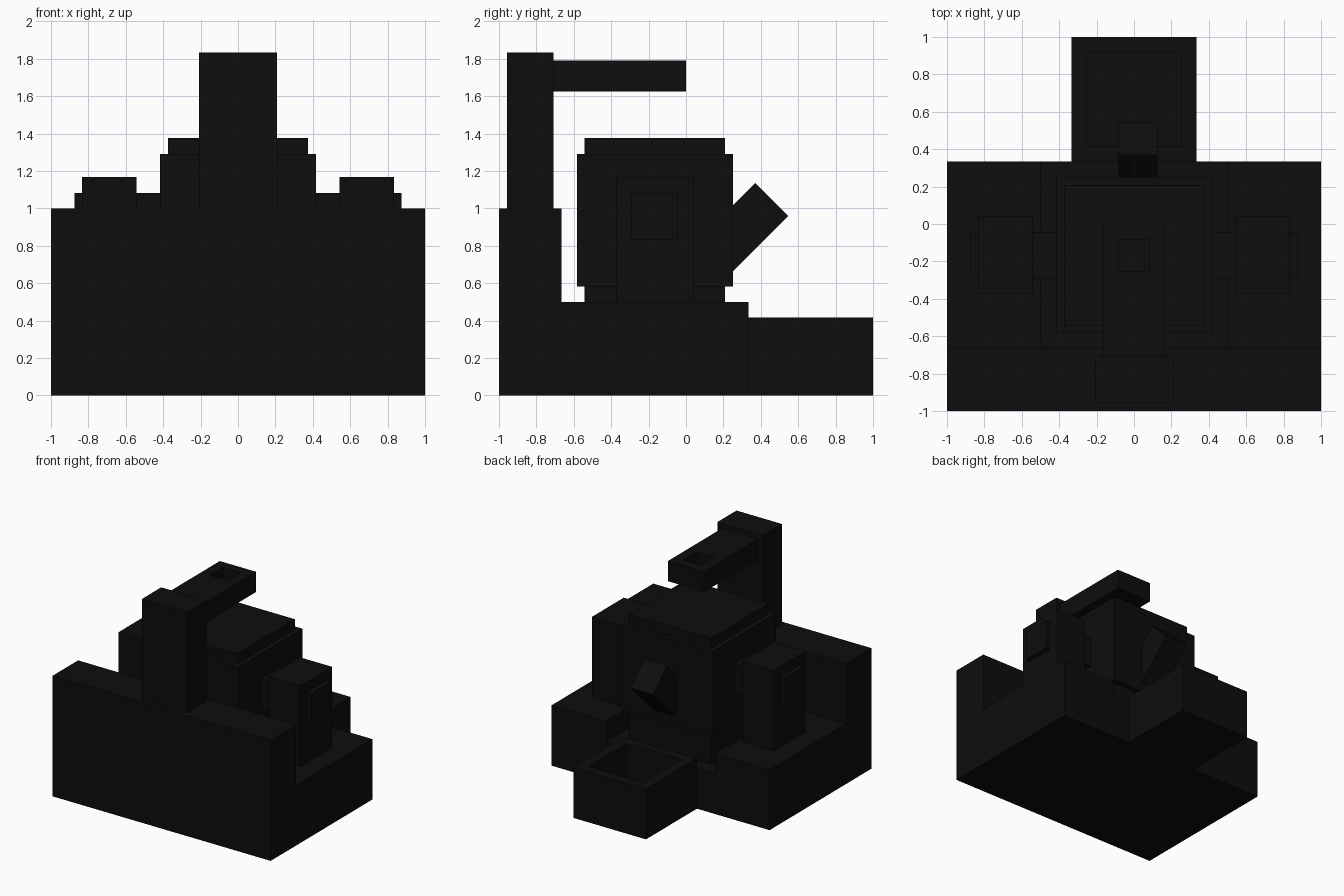
import bpy, bmesh, math
from mathutils import Matrix, Vector

if "Cube" in bpy.data.objects:
    bpy.data.objects.remove(bpy.data.objects["Cube"])

U = 1 / 12  # model grid step

mat = bpy.data.materials.new("charcoal black")
mat.diffuse_color = (0.004, 0.004, 0.004, 1)
mat.use_nodes = True
mat.node_tree.nodes["Principled BSDF"].inputs["Base Color"].default_value = mat.diffuse_color


def box(name, lo, hi, hole=None, rot=None, at=(0, 0, 0)):
    """Box from corner lo to hi in grid steps; hole = (margins x0,x1,y0,y1, depth) sunk into the top."""
    bm = bmesh.new()
    lo, hi = Vector(lo), Vector(hi)
    size = hi - lo
    bmesh.ops.create_cube(bm, size=1)
    bmesh.ops.scale(bm, vec=size, verts=bm.verts)
    bmesh.ops.translate(bm, vec=(lo + hi) / 2, verts=bm.verts)
    if hole:
        x0, x1, y0, y1, depth = hole
        top = max(bm.faces, key=lambda f: f.calc_center_median().z)
        bmesh.ops.inset_region(bm, faces=[top], thickness=0.1)
        c = top.calc_center_median()
        for v in top.verts:
            v.co.x = lo.x + x0 if v.co.x < c.x else hi.x - x1
            v.co.y = lo.y + y0 if v.co.y < c.y else hi.y - y1
        r = bmesh.ops.extrude_discrete_faces(bm, faces=[top])
        bmesh.ops.translate(bm, vec=(0, 0, -depth), verts=r["faces"][0].verts)
    if rot:
        bmesh.ops.rotate(bm, cent=(0, 0, 0), matrix=rot, verts=bm.verts)
    bmesh.ops.translate(bm, vec=at, verts=bm.verts)
    bmesh.ops.scale(bm, vec=(U, U, U), verts=bm.verts)
    me = bpy.data.meshes.new(name)
    bm.to_mesh(me)
    bm.free()
    me.materials.append(mat)
    ob = bpy.data.objects.new(name, me)
    bpy.context.collection.objects.link(ob)
    return ob


def pair(name, lo, hi):
    """Same box on the right and left side."""
    box(name + "_right", lo, hi)
    box(name + "_left", (-hi[0], lo[1], lo[2]), (-lo[0], hi[1], hi[2]))


# Base with a sunken channel between two raised sides, and the front wall
box("base_channel", (-6, -8, 0), (6, 4, 4))
pair("base_side", (6, -8, 0), (12, 4, 6))
box("front_wall", (-12, -12, 0), (12, -8, 12))

# Open collecting bin at the back
box("bin", (-4, 4, 0), (4, 12, 5), hole=(1, 1, 1, 1, 4))

# Main tank: inner core with a wider shell around it
box("tank_core", (-4.5, -6.5, 4), (4.5, 2.5, 16.5))
box("tank_shell", (-5, -7, 7), (5, 3, 15.5))

# Tilted spout leaving the back of the tank
box("spout", (-1, -6, -1.5), (1.5, 0, 1.5),
    rot=Matrix.Rotation(math.radians(45), 3, 'X'), at=(0, 5.49, 12.57))

# Side tanks with connectors and outer plates
pair("side_tank", (6.5, -4.5, 6), (10, 0.5, 14))
pair("connector", (5, -3.5, 10), (6.5, -0.5, 13))
pair("outer_plate", (10, -3.5, 10), (10.5, -0.5, 13))

# Post and overhead arm with a square socket near its end
box("post", (-2.5, -11.5, 12), (2.5, -8.5, 22))
box("arm", (-2, -8.5, 19.5), (2, 0, 21.5), hole=(1, 1, 5.5, 1, 1))
